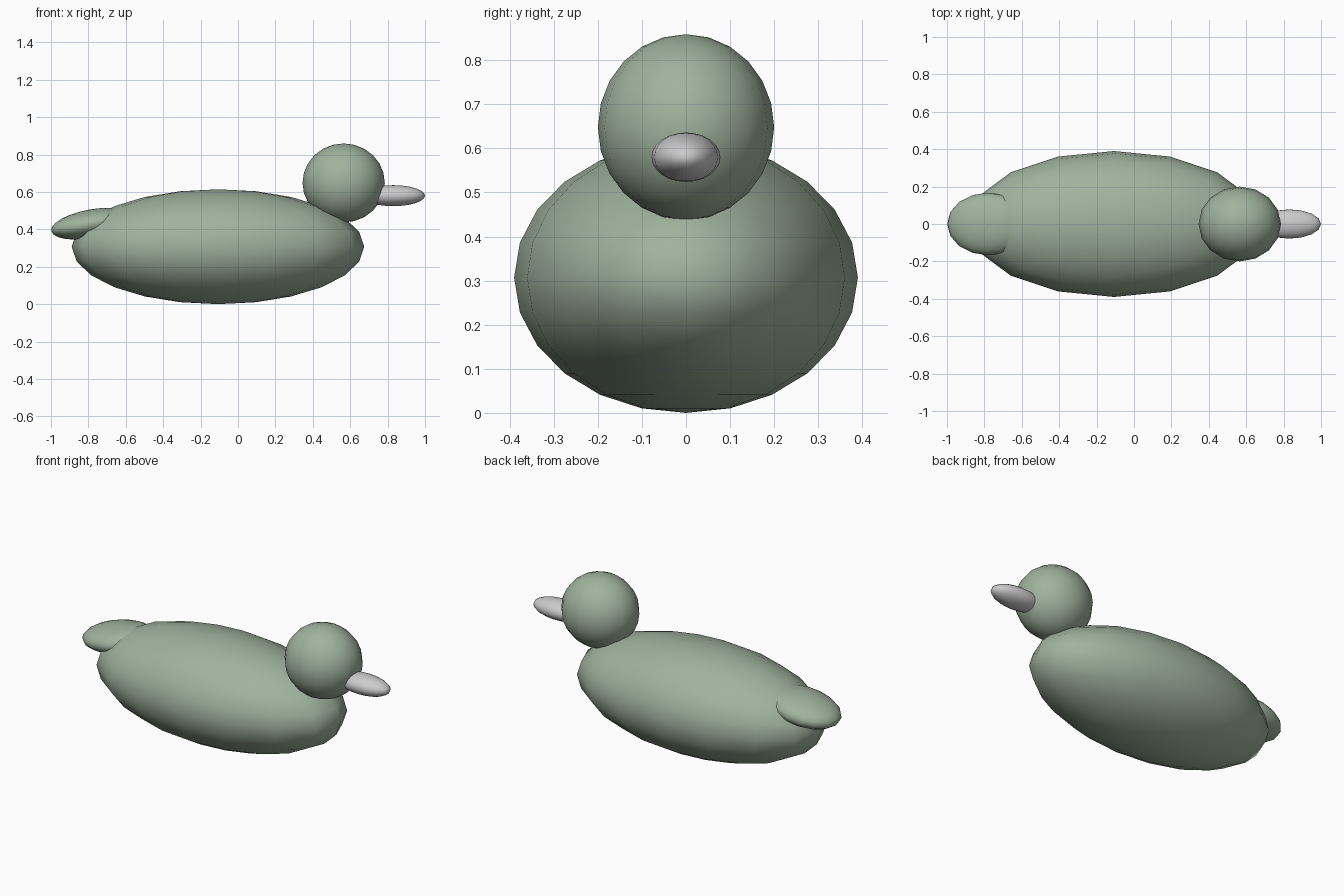
import bpy
import math

if "Cube" in bpy.data.objects:
    bpy.data.objects.remove(bpy.data.objects["Cube"])

green = bpy.data.materials.new("muted_green")
green.diffuse_color = (0.35, 0.45, 0.34, 1)
green.use_nodes = True
green.node_tree.nodes["Principled BSDF"].inputs["Base Color"].default_value = green.diffuse_color


def ellipsoid(name, centre, radii, tilt=0.0, material=None):
    """Smooth 16 x 12 sphere stretched to the three radii."""
    bpy.ops.mesh.primitive_uv_sphere_add(segments=16, ring_count=12, radius=1, location=centre)
    ob = bpy.context.object
    ob.name = name
    ob.scale = radii
    ob.rotation_euler.y = math.radians(tilt)
    bpy.ops.object.transform_apply(location=False, rotation=True, scale=True)
    bpy.ops.object.shade_smooth()
    if material:
        ob.data.materials.append(material)
    return ob


# Body resting on the ground
ellipsoid("body", (-0.107, 0, 0.307), (0.782, 0.39, 0.307), material=green)
# Round head at the front end
ellipsoid("head", (0.565, 0, 0.648), (0.22, 0.2, 0.211), material=green)
# Flat beak
ellipsoid("beak", (0.83, 0, 0.58), (0.17, 0.078, 0.056))
# Slightly tilted tail
ellipsoid("tail", (-0.78, 0, 0.43), (0.222, 0.167, 0.077), tilt=-10, material=green)
